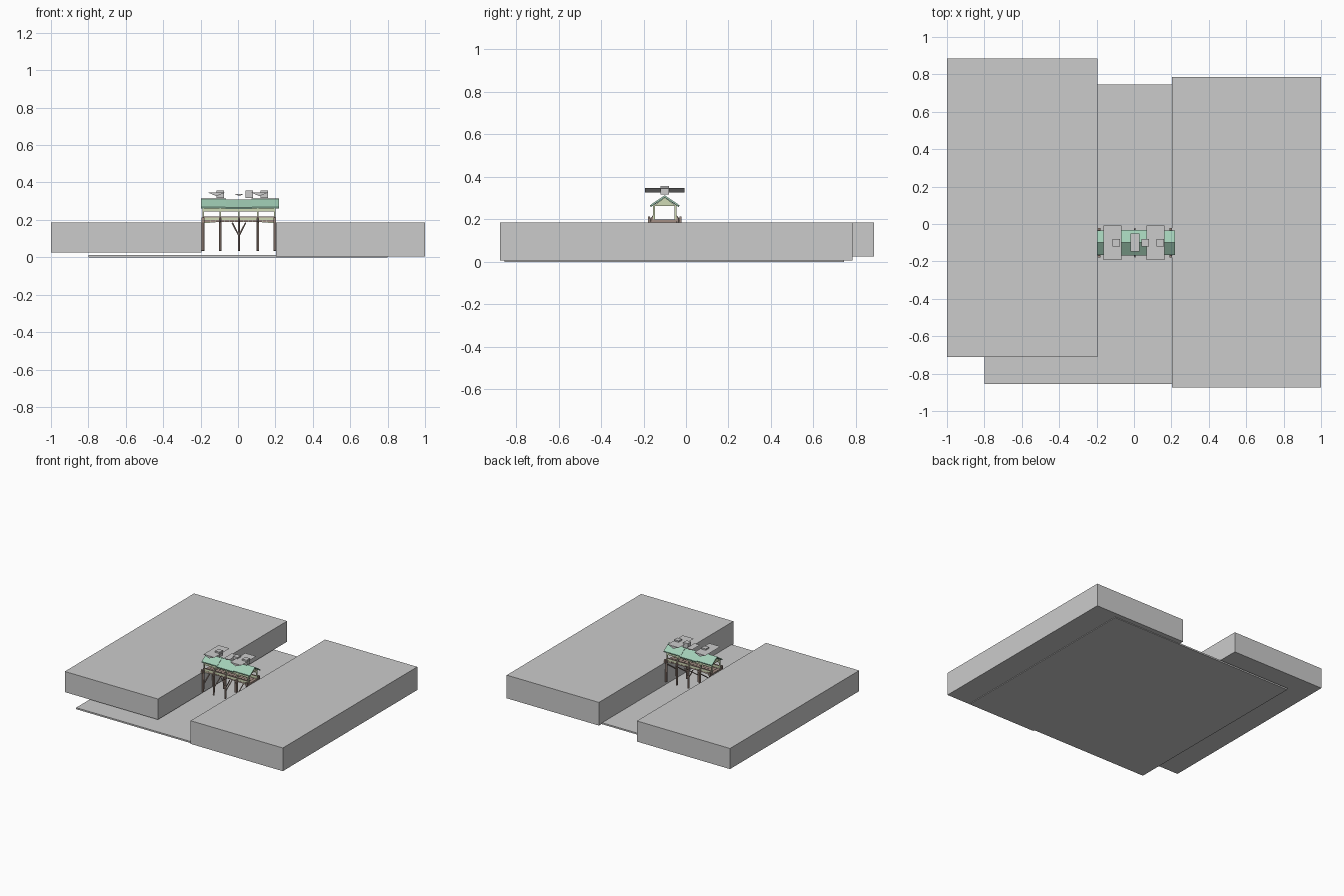
import bpy, bmesh, math
from mathutils import Vector

if "Cube" in bpy.data.objects:
    bpy.data.objects.remove(bpy.data.objects["Cube"])


def material(name, rgb):
    m = bpy.data.materials.new(name)
    m.diffuse_color = (*rgb, 1)
    m.use_nodes = True
    m.node_tree.nodes["Principled BSDF"].inputs["Base Color"].default_value = m.diffuse_color
    return m


green = material("roof_green", (0.36, 0.62, 0.47))
pale = material("pale_wall", (0.62, 0.70, 0.46))
wood = material("wood", (0.36, 0.27, 0.23))


def finish(name, bm, mat=None):
    bmesh.ops.recalc_face_normals(bm, faces=bm.faces)
    me = bpy.data.meshes.new(name)
    bm.to_mesh(me)
    bm.free()
    ob = bpy.data.objects.new(name, me)
    bpy.context.collection.objects.link(ob)
    if mat:
        me.materials.append(mat)
    return ob


def box(name, x, y, z, mat=None):
    bm = bmesh.new()
    bmesh.ops.create_cube(bm, size=1)
    for v in bm.verts:
        v.co = [(a + b) / 2 + c * (b - a) for (a, b), c in zip((x, y, z), v.co)]
    return finish(name, bm, mat)


def prism(name, profile, a, b, axis, mat=None):
    """Extrude a 2D profile along x or y between a and b."""
    bm = bmesh.new()
    put = (lambda p: (a, *p)) if axis == "x" else (lambda p: (p[0], a, p[1]))
    f = bm.faces.new([bm.verts.new(put(p)) for p in profile])
    ext = bmesh.ops.extrude_face_region(bm, geom=[f])
    for v in ext["geom"]:
        if isinstance(v, bmesh.types.BMVert):
            setattr(v.co, axis, b)
    return finish(name, bm, mat)


def beam(name, p, q, w, mat=wood):
    p, q = Vector(p), Vector(q)
    bm = bmesh.new()
    bmesh.ops.create_cone(bm, cap_ends=True, segments=6, radius1=w / 2,
                          radius2=w / 2, depth=(q - p).length)
    ob = finish(name, bm, mat)
    ob.location = (p + q) / 2
    ob.rotation_euler = (q - p).to_track_quat("Z", "Y").to_euler()
    return ob


# Banks and river bed
box("left_bank", (-1, -0.195), (-0.71, 0.885), (0.025, 0.186))
box("right_bank", (0.203, 1), (-0.875, 0.785), (0.005, 0.186))
box("river_bed", (-0.8, 0.8), (-0.855, 0.745), (0, 0.012))

CY = -0.1      # bridge centre line
xs = [-0.187, -0.095, 0.005, 0.105, 0.197]

# Deck of planks
n = 16
for i in range(n):
    a = -0.195 + i * 0.4 / n
    box("deck_plank", (a, a + 0.4 / n - 0.002), (CY - 0.055, CY + 0.055), (0.19, 0.199), wood)

for s in (-1, 1):
    side = "front" if s < 0 else "back"
    y = CY + s * 0.051

    def yr(off, w):
        c = CY + s * off
        return (c - w / 2, c + w / 2)

    # Side panels with gently arched lower edge
    low = [(-0.19 + 0.39 * i / 8, 0.181 + 0.012 * math.sin(math.pi * i / 8)) for i in range(9)]
    prism(side + "_panel", low + [(0.2, 0.217), (-0.19, 0.217)], y - 0.003, y + 0.003, "y", pale)
    box(side + "_rail", (-0.19, 0.2), yr(0.053, 0.01), (0.214, 0.219), wood)
    box(side + "_wall_top", (-0.19, 0.2), yr(0.051, 0.007), (0.244, 0.272), pale)
    for i, x in enumerate(xs):
        # Piles, wall posts and splayed struts
        end = i in (0, 4)
        beam(side + "_pile", (x, CY + s * 0.064, 0.035), (x, CY + s * 0.06, 0.208),
             0.016 if end else 0.014)
        box(side + "_wall_post", (x - 0.004, x + 0.004), yr(0.051, 0.009), (0.19, 0.268), pale)
        beam(side + "_strut", (x, CY + s * 0.076, 0.19), (x, CY + s * 0.056, 0.212), 0.008)
        if end:
            box(side + "_end_stub", (x - 0.007, x + 0.007), yr(0.074, 0.011), (0.186, 0.213), wood)
    # Central V brace
    for d in (-1, 1):
        beam(side + "_v_brace", (0.005, CY + s * 0.06, 0.115),
             (0.005 + d * 0.036, CY + s * 0.06, 0.185), 0.008)

# Cross beams under the deck
for x in xs:
    beam("cross_beam", (x, CY - 0.075, 0.187), (x, CY + 0.075, 0.187), 0.01)
    beam("cross_brace", (x, CY - 0.06, 0.09), (x, CY + 0.06, 0.175), 0.007)

# Gable ends
for a in (-0.187, 0.19):
    prism("gable", [(CY - 0.054, 0.262), (CY + 0.054, 0.262), (CY, 0.303)], a, a + 0.007, "x", pale)


# Roof in overlapping sections
def roof(name, a, b, half, top):
    eave = top - 0.043
    t = 0.009
    prism(name, [(CY - half, eave), (CY, top), (CY + half, eave),
                 (CY + half - 0.002, eave - t), (CY, top - t), (CY - half + 0.002, eave - t)],
          a, b, "x", green)


roof("roof_left", -0.199, -0.065, 0.065, 0.313)
roof("roof_middle", -0.067, 0.075, 0.069, 0.309)
roof("roof_right", 0.073, 0.218, 0.065, 0.313)

# Inverted wedges and small blocks floating over the roof
for a, b in ((-0.163, -0.067), (0.067, 0.163)):
    prism("wedge", [(a, 0.347), (b, 0.347), ((a + b) / 2, 0.327)], -0.193, -0.007, "y")
prism("small_wedge", [(-0.018, 0.338), (0.03, 0.338), (0.006, 0.328)], -0.147, -0.05, "y")
for c in (-0.095, 0.06, 0.14):
    box("block", (c - 0.02, c + 0.02), (CY - 0.02, CY + 0.02), (0.318, 0.358))
